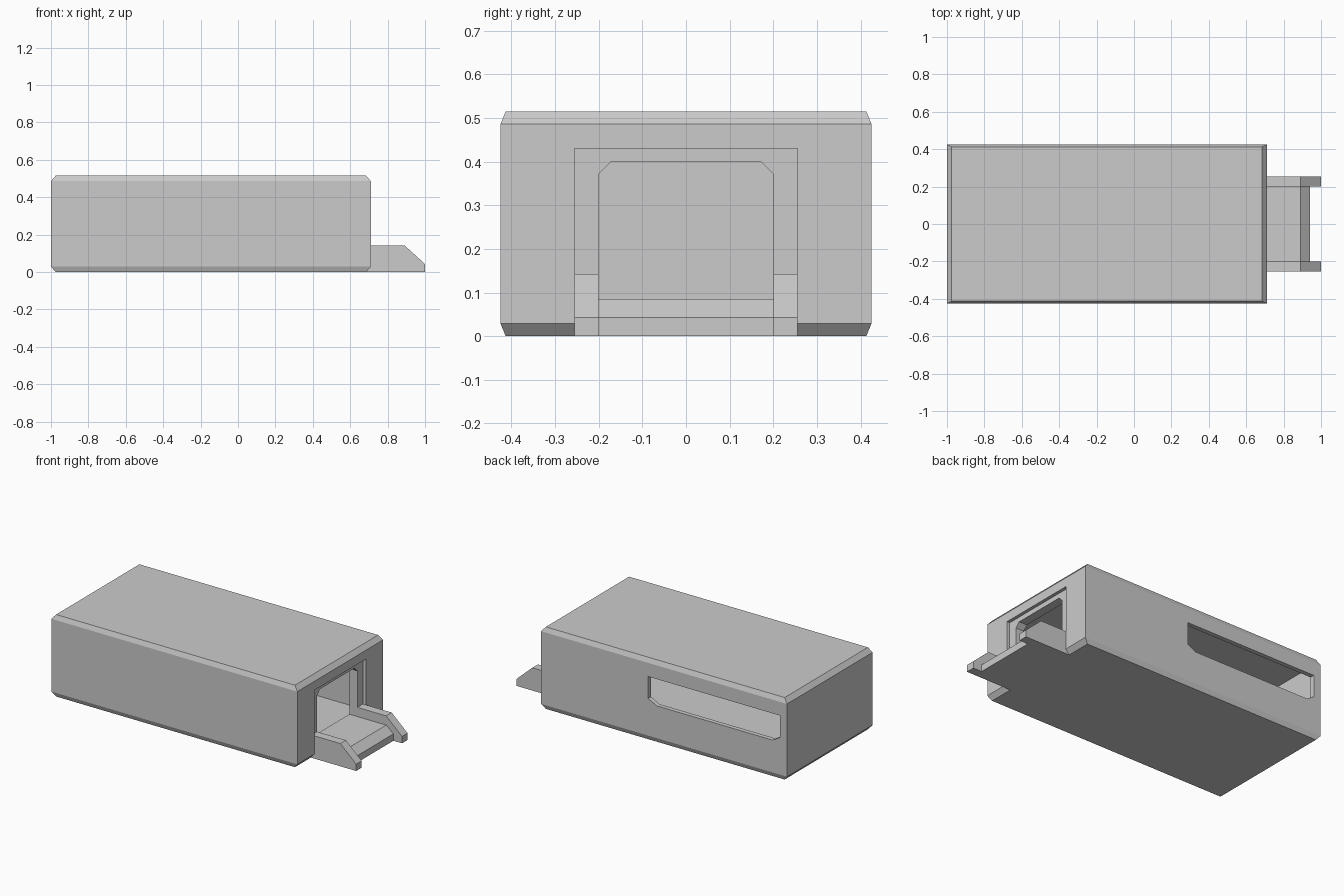
import bpy, bmesh

if "Cube" in bpy.data.objects:
    bpy.data.objects.remove(bpy.data.objects["Cube"])


def make_object(name, bm):
    bmesh.ops.recalc_face_normals(bm, faces=bm.faces)
    mesh = bpy.data.meshes.new(name)
    bm.to_mesh(mesh)
    bm.free()
    obj = bpy.data.objects.new(name, mesh)
    bpy.context.collection.objects.link(obj)
    return obj


def prism(name, profile, axis, lo, hi):
    """Extrude a 2D profile along x (profile is y,z) or y (profile is x,z)."""
    bm = bmesh.new()
    place = (lambda p, d: (d, p[0], p[1])) if axis == 'x' else (lambda p, d: (p[0], d, p[1]))
    face = bm.faces.new([bm.verts.new(place(p, lo)) for p in profile])
    new = bmesh.ops.extrude_face_region(bm, geom=[face])['geom']
    offset = place((0, 0), hi - lo)
    bmesh.ops.translate(bm, vec=offset, verts=[v for v in new if isinstance(v, bmesh.types.BMVert)])
    return make_object(name, bm)


def rect(a0, a1, b0, b1):
    return [(a0, b0), (a1, b0), (a1, b1), (a0, b1)]


def cut(target, cutter):
    cutter.hide_render = True
    mod = target.modifiers.new(cutter.name, 'BOOLEAN')
    mod.operation = 'DIFFERENCE'
    mod.solver = 'EXACT'
    mod.object = cutter
    bpy.context.view_layer.objects.active = target
    bpy.ops.object.modifier_apply(modifier=mod.name)
    bpy.data.objects.remove(cutter)


# Housing: box with chamfered top and bottom rims
X0, X1, W, H = -1.0, 0.71, 0.425, 0.515
bm = bmesh.new()
rings = []
for z, ix, iy in [(0, 0.025, 0.012), (0.029, 0, 0), (H - 0.029, 0, 0), (H, 0.025, 0.012)]:
    pts = rect(X0 + ix, X1 - ix, -W + iy, W - iy)
    rings.append([bm.verts.new((x, y, z)) for x, y in pts])
for low, high in zip(rings, rings[1:]):
    for i in range(4):
        j = (i + 1) % 4
        bm.faces.new((low[i], low[j], high[j], high[i]))
bm.faces.new(rings[0])
bm.faces.new(rings[-1])
housing = make_object("housing", bm)

# Hollow inside
cut(housing, prism("cavity", rect(-0.397, 0.397, 0.03, H - 0.03), 'x', -0.972, 0.634))
# Shallow recess around the mouth, then the mouth itself
cut(housing, prism("mouth_recess", rect(-0.255, 0.255, 0.12, 0.43), 'x', 0.69, 0.8))
mouth = [(-0.2, 0.085), (0.2, 0.085), (0.2, 0.372), (0.172, 0.4), (-0.172, 0.4), (-0.2, 0.372)]
cut(housing, prism("mouth", mouth, 'x', 0.6, 0.8))
# Long slot in the back wall
slot = [(-0.95, 0.4), (-0.035, 0.4), (-0.035, 0.262), (-0.095, 0.232), (-0.90, 0.232), (-0.95, 0.262)]
cut(housing, prism("slot", slot, 'y', 0.35, 0.5))

# Chute in front of the mouth: floor and two side rails
prism("chute_floor", [(0.68, 0), (0.94, 0), (0.94, 0.043), (0.89, 0.085), (0.68, 0.085)], 'y', -0.2, 0.2)
rail = [(0.68, 0), (1.0, 0), (1.0, 0.043), (0.89, 0.143), (0.69, 0.143), (0.68, 0.12)]
for side, lo, hi in [("front", -0.255, -0.2), ("back", 0.2, 0.255)]:
    prism("chute_rail_" + side, rail, 'y', lo, hi)
